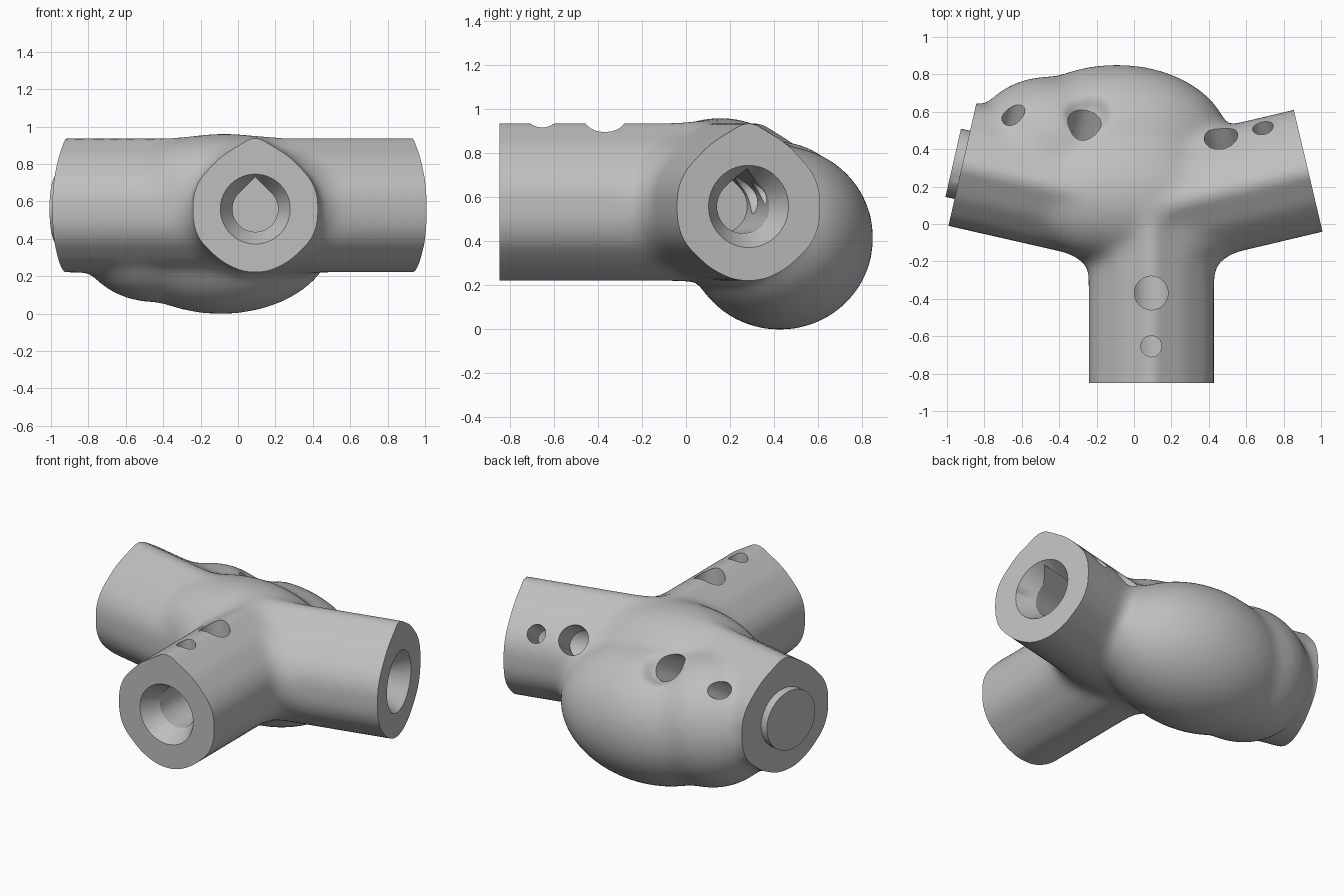
import bpy, bmesh, math
from mathutils import Vector, Matrix

cube = bpy.data.objects.get("Cube")
if cube:
    bpy.data.objects.remove(cube, do_unlink=True)

UP = Vector((0, 0, 1))
JOINT = Vector((0.085, 0.09, 0.573))
BORE = JOINT - UP * 0.018
VOXEL = 0.021

grey = bpy.data.materials.new("mid_grey")
grey.use_nodes = True
tone = (0.52, 0.52, 0.52, 1)
grey.diffuse_color = tone
grey.node_tree.nodes["Principled BSDF"].inputs["Base Color"].default_value = tone


def make_object(name, bm):
    bmesh.ops.recalc_face_normals(bm, faces=bm.faces)
    mesh = bpy.data.meshes.new(name)
    bm.to_mesh(mesh)
    bm.free()
    mesh.materials.append(grey)
    obj = bpy.data.objects.new(name, mesh)
    bpy.context.collection.objects.link(obj)
    return obj


def loft(origin, axis, up, rings):
    """Closed solid through (distance, outline) rings along an axis."""
    bm = bmesh.new()
    side = axis.cross(up)
    loops = [[bm.verts.new(origin + axis * t + side * u + up * v) for u, v in outline]
             for t, outline in rings]
    for a, b in zip(loops, loops[1:]):
        for i in range(len(a)):
            j = (i + 1) % len(a)
            bm.faces.new((a[i], a[j], b[j], b[i]))
    bm.faces.new(loops[0])
    bm.faces.new(loops[-1])
    return bm


def circle(r, n=48):
    return [(r * math.sin(math.tau * i / n), r * math.cos(math.tau * i / n)) for i in range(n)]


def teardrop(r):
    """Circle with a 45 degree peak on top."""
    return [(u, r * 1.414 - abs(u) if v > r * 0.708 else v) for u, v in circle(r)]


def ellipsoid(centre, radii):
    bm = bmesh.new()
    m = Matrix.Translation(centre) @ Matrix.Diagonal((*radii, 1))
    bmesh.ops.create_uvsphere(bm, u_segments=64, v_segments=32, radius=1, matrix=m)
    return bm


def modify(obj, kind, **settings):
    mod = obj.modifiers.new(kind, kind)
    for key, value in settings.items():
        setattr(mod, key, value)
    bpy.context.view_layer.objects.active = obj
    bpy.ops.object.modifier_apply(modifier=mod.name)


def combine(obj, bm, operation):
    helper = make_object("helper", bm)
    helper.hide_render = True
    modify(obj, 'BOOLEAN', operation=operation, solver='EXACT', object=helper)
    bpy.data.objects.remove(helper, do_unlink=True)


# Peaked socket outline, mirrored from one half
half = [(0.09, 0.32), (0.18, 0.267), (0.295, 0.147), (0.335, 0.06),
        (0.335, -0.1), (0.295, -0.192), (0.18, -0.3), (0.06, -0.358)]
outline = [(0, 0.377)] + half + [(-u, v) for u, v in reversed(half)]

# Each socket: direction, length, hole positions, hole direction
TILT = math.radians(32)


def tilted(axis):
    """Direction pointing to the back and up, square to the socket."""
    back = Vector((-axis.y, axis.x, 0))
    return back * math.copysign(math.cos(TILT), back.y) + UP * math.sin(TILT)


left = Vector((0.973, 0.23, 0)).normalized()
right = Vector((-0.975, 0.222, 0)).normalized()
front = Vector((0, -1, 0))
sockets = [(left, 0.862, (0.45, 0.68), tilted(left)),
           (right, 1.036, (0.45, 0.83), tilted(right)),
           (front, 0.935, (0.455, 0.74), UP)]

# Outer body: rounded bulge, blending lumps and three sockets
body = make_object("pipe_joint", ellipsoid((-0.1, 0.43, 0.412), (0.61, 0.428, 0.42)))
lumps = [((-0.46, 0.41, 0.455), (0.43, 0.385, 0.4)),
         ((-0.08, 0.16, 0.655), (0.55, 0.36, 0.305)),
         ((0.085, 0.0, 0.56), (0.5, 0.3, 0.32))]
for centre, radii in lumps:
    combine(body, ellipsoid(centre, radii), 'UNION')
for axis, length, holes, aim in sockets:
    combine(body, loft(JOINT, axis, UP, [(-0.1, outline), (length + 0.15, outline)]), 'UNION')
modify(body, 'REMESH', mode='VOXEL', voxel_size=VOXEL)
modify(body, 'SMOOTH', factor=0.5, iterations=28)

# Dimple around the hole in the bulge
combine(body, ellipsoid(JOINT + right * 0.45 + tilted(right) * 0.52, (0.135, 0.135, 0.135)),
        'DIFFERENCE')
modify(body, 'REMESH', mode='VOXEL', voxel_size=VOXEL)
modify(body, 'SMOOTH', factor=0.5, iterations=10)

square = [(-1, -1), (1, -1), (1, 1), (-1, 1)]
for axis, length, holes, aim in sockets:
    # Flat socket end, access holes, peaked bore, countersunk mouth
    cuts = [loft(JOINT, axis, UP, [(length, square), (length + 0.6, square)])]
    for dist, radius in zip(holes, (0.09, 0.056)):
        cuts.append(loft(BORE + axis * dist, aim, axis, [(0.03, circle(radius)), (0.8, circle(radius))]))
    cuts.append(loft(BORE, axis, UP, [(0.32, teardrop(0.122)), (length + 0.05, teardrop(0.122))]))
    cuts.append(loft(BORE, axis, UP, [(length - 0.13, circle(0.108)), (length, circle(0.187)),
                                      (length + 0.05, circle(0.187))]))
    for bm in cuts:
        combine(body, bm, 'DIFFERENCE')

# Smooth skin with crisp cut edges
bpy.ops.object.select_all(action='DESELECT')
body.select_set(True)
bpy.context.view_layer.objects.active = body
bpy.ops.object.shade_smooth_by_angle(angle=math.radians(30))

# Stand on the ground, centred
pts = [v.co for v in body.data.vertices]
low = Vector([min(p[i] for p in pts) for i in range(3)])
high = Vector([max(p[i] for p in pts) for i in range(3)])
mid = (low + high) / 2
body.data.transform(Matrix.Translation((-mid.x, -mid.y, -low.z)))
